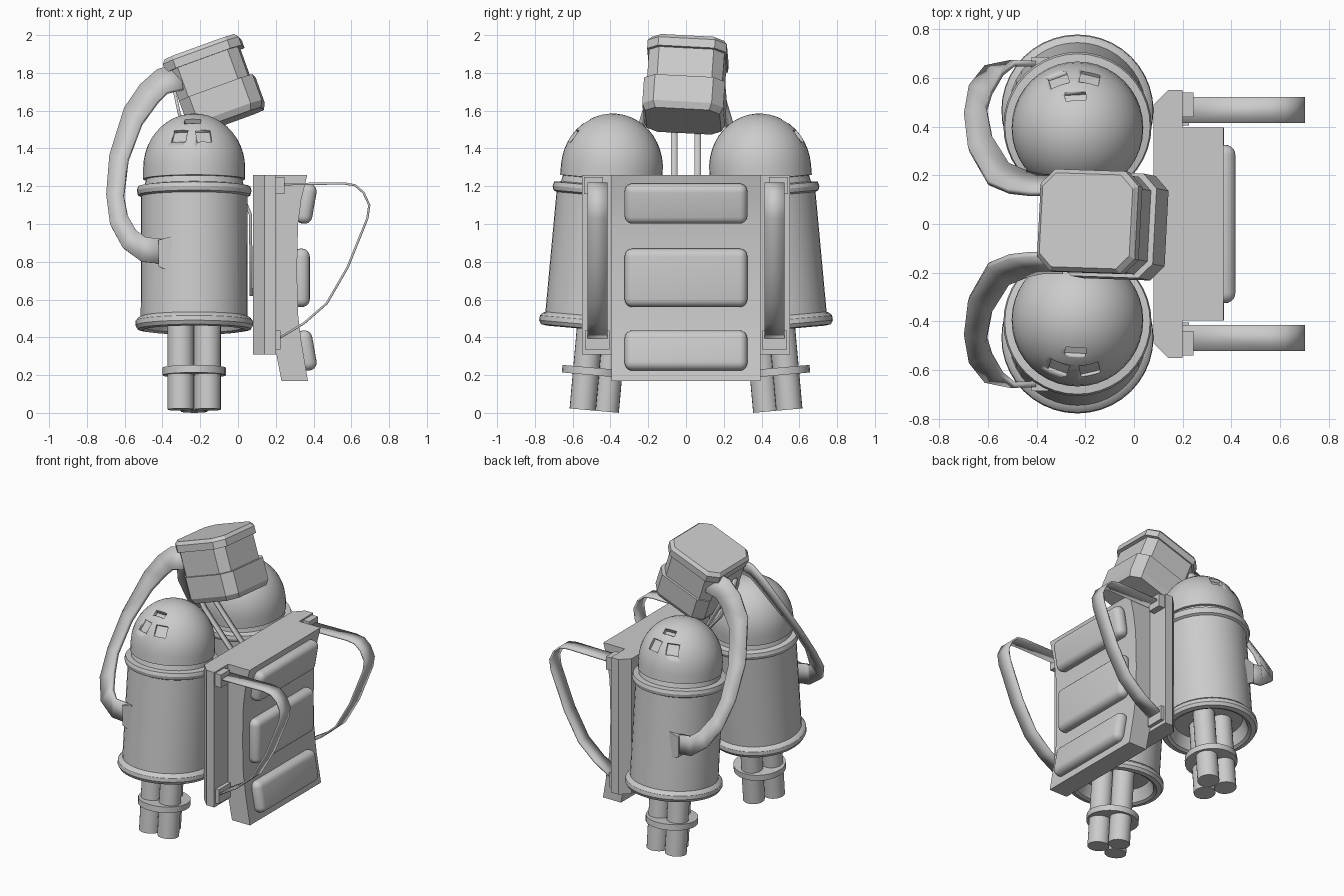
import bpy, bmesh, math
from mathutils import Matrix, Vector

old = bpy.data.objects.get("Cube")
if old:
    bpy.data.objects.remove(old)

grey = bpy.data.materials.new("light_grey")
grey.use_nodes = True
grey.diffuse_color = (0.6, 0.6, 0.6, 1)
grey.node_tree.nodes["Principled BSDF"].inputs["Base Color"].default_value = (0.6, 0.6, 0.6, 1)


def finish(name, bm, matrix=None, mirror=False, angle=30):
    """Turn a bmesh into a shaded object, optionally mirrored across y."""
    if matrix:
        bm.transform(matrix)
    bmesh.ops.recalc_face_normals(bm, faces=bm.faces)
    mesh = bpy.data.meshes.new(name)
    bm.to_mesh(mesh)
    bm.free()
    mesh.materials.append(grey)
    obj = bpy.data.objects.new(name, mesh)
    bpy.context.collection.objects.link(obj)
    bpy.ops.object.select_all(action='DESELECT')
    obj.select_set(True)
    bpy.context.view_layer.objects.active = obj
    bpy.ops.object.shade_smooth_by_angle(angle=math.radians(angle))
    if mirror:
        mod = obj.modifiers.new("mirror", 'MIRROR')
        mod.use_axis = (False, True, False)
        mod.use_mirror_merge = False
    return obj


def lathe(bm, profile, steps=40):
    verts = [bm.verts.new((r, 0, z)) for r, z in profile]
    edges = [bm.edges.new(pair) for pair in zip(verts, verts[1:])]
    bmesh.ops.spin(bm, geom=verts + edges, axis=(0, 0, 1), cent=(0, 0, 0),
                   angle=math.tau, steps=steps)
    bmesh.ops.remove_doubles(bm, verts=bm.verts, dist=0.0005)


def cylinder(bm, x, y, bottom, top, radius):
    bmesh.ops.create_cone(bm, cap_ends=True, segments=24, radius1=radius, radius2=radius,
                          depth=top - bottom,
                          matrix=Matrix.Translation((x, y, (bottom + top) / 2)))


def box(bm, centre, size, rotation=None):
    turn = rotation or Matrix()
    bmesh.ops.create_cube(bm, size=1, matrix=Matrix.Translation(centre) @ turn
                          @ Matrix.Diagonal((*size, 1)))


def prism(bm, outline, low, high):
    """Loft between two same-length rings, given as an outline and two mappings."""
    rings = [[bm.verts.new(place(*p)) for p in outline] for place in (low, high)]
    bm.faces.new(rings[0])
    bm.faces.new(rings[1])
    n = len(outline)
    for i in range(n):
        bm.faces.new((rings[0][i], rings[0][(i + 1) % n], rings[1][(i + 1) % n], rings[1][i]))


def ribbon(name, path, thickness, angle):
    """Flat band through (centre, half-width vector) pairs."""
    bm = bmesh.new()
    rows = []
    for centre, half in path:
        c, h = Vector(centre), Vector(half)
        rows.append((bm.verts.new(c - h), bm.verts.new(c + h)))
    for a, b in zip(rows, rows[1:]):
        bm.faces.new((a[0], a[1], b[1], b[0]))
    obj = finish(name, bm, mirror=True, angle=angle)
    solid = obj.modifiers.new("thickness", 'SOLIDIFY')
    solid.thickness = thickness
    solid.offset = 0
    return obj


# Tanks lean inwards towards the top
lean = Matrix.Translation((-0.232, 0.508, 0)) @ Matrix.Rotation(math.radians(5.1), 4, 'X')

profile = [(0, 0.53), (0.22, 0.53), (0.25, 0.45), (0.27, 0.44), (0.3, 0.445), (0.312, 0.465),
           (0.31, 0.49), (0.298, 0.505), (0.283, 0.512), (0.281, 1.15), (0.298, 1.158),
           (0.304, 1.18), (0.298, 1.202), (0.262, 1.208), (0.255, 1.24), (0.27, 1.242)]
for i in range(12):
    t = math.radians(90 * i / 11)
    profile.append((0.27 * math.cos(t), 1.3 + 0.29 * math.sin(t)))

bm = bmesh.new()
lathe(bm, profile)
tank = finish("tank", bm, lean)

# Recessed dome windows, two below and one above
bm = bmesh.new()
for azimuth, elevation, width, height in ((-20, 34, 0.08, 0.075), (13, 34, 0.08, 0.075),
                                          (-3, 57, 0.085, 0.04)):
    aim = Matrix.Rotation(math.radians(-azimuth), 4, 'Z') @ Matrix.Rotation(math.radians(elevation), 4, 'X')
    centre = Vector((0, 0, 1.3)) + aim @ Vector((0, 0.28, 0))
    box(bm, centre, (width, 0.05, height), aim)
cutter = finish("window_cutter", bm, lean)
cutter.hide_render = True
cut = tank.modifiers.new("windows", 'BOOLEAN')
cut.operation = 'DIFFERENCE'
cut.solver = 'EXACT'
cut.object = cutter
bpy.context.view_layer.objects.active = tank
bpy.ops.object.modifier_apply(modifier=cut.name)
bpy.data.objects.remove(cutter)
mirror = tank.modifiers.new("mirror", 'MIRROR')
mirror.use_axis = (False, True, False)
mirror.use_mirror_merge = False

# Three exhaust pipes per tank, held by a collar
bm = bmesh.new()
for x, y in ((-0.071, 0.04), (0.071, 0.04), (0, -0.082)):
    cylinder(bm, x, y, 0.014, 0.54, 0.07)
finish("exhaust_pipes", bm, lean, mirror=True)
bm = bmesh.new()
cylinder(bm, 0, 0, 0.2, 0.24, 0.168)
finish("pipe_collar", bm, lean, mirror=True)

# Backplate with chamfered outer corners
bm = bmesh.new()
plate = [(0.08, -0.49), (0.14, -0.55), (0.2, -0.55), (0.2, 0.55), (0.14, 0.55), (0.08, 0.49)]
prism(bm, plate, lambda x, y: (x, y, 0.31), lambda x, y: (x, y, 1.26))
finish("backplate", bm)

# Curved back pad
bm = bmesh.new()
side = [(0.19, 1.26), (0.367, 1.26), (0.335, 1.13), (0.318, 1.0), (0.312, 0.75), (0.318, 0.52),
        (0.335, 0.38), (0.37, 0.17), (0.23, 0.17), (0.19, 0.38)]
prism(bm, side, lambda x, z: (x, -0.395, z), lambda x, z: (x, 0.395, z))
finish("back_pad", bm)

# Cushions
for name, x, z, height, tilt in (("upper_cushion", 0.36, 1.108, 0.215, 10),
                                 ("middle_cushion", 0.335, 0.715, 0.31, 0),
                                 ("lower_cushion", 0.36, 0.33, 0.215, -10)):
    bm = bmesh.new()
    box(bm, (x, 0, z), (0.09, 0.65, height), Matrix.Rotation(math.radians(tilt), 4, 'Y'))
    bmesh.ops.bevel(bm, geom=bm.edges[:], offset=0.042, segments=5, profile=0.5, affect='EDGES')
    finish(name, bm, angle=40)

# Strap brackets at top and bottom of the plate wings
bm = bmesh.new()
box(bm, (0.205, 0.49, 1.205), (0.08, 0.1, 0.09))
box(bm, (0.2, 0.47, 0.385), (0.05, 0.13, 0.1))
finish("strap_brackets", bm, mirror=True)

# Shoulder straps
strap = [(0.2, 1.21), (0.56, 1.215), (0.62, 1.205), (0.665, 1.165), (0.695, 1.1), (0.685, 1.03),
         (0.58, 0.77), (0.47, 0.58), (0.35, 0.475), (0.2, 0.385)]
ribbon("shoulder_straps", [((x, 0.468, z), (0, 0.053, 0)) for x, z in strap], 0.012, 30)

# Flat feed bands sweeping from the tanks up to the head
feed = [((-0.36, 0.655, 0.85), (0, 0, 0.065)), ((-0.5, 0.66, 0.865), (0.01, 0, 0.065)),
        ((-0.575, 0.63, 0.92), (0.035, -0.01, 0.045)), ((-0.63, 0.55, 1.02), (0.045, -0.01, 0.025)),
        ((-0.65, 0.46, 1.15), (0.045, 0.015, 0)), ((-0.63, 0.33, 1.35), (0.048, 0.025, -0.01)),
        ((-0.555, 0.205, 1.57), (0.045, 0.035, -0.04)), ((-0.47, 0.17, 1.69), (0.045, 0.035, -0.045)),
        ((-0.4, 0.16, 1.755), (0.025, 0.035, -0.06)), ((-0.3, 0.16, 1.78), (0.01, 0.035, -0.065))]
ribbon("feed_bands", feed, 0.025, 20)

# Flared sockets where the bands meet the tanks
bm = bmesh.new()
socket = [(-0.42, 0.775), (-0.35, 0.745), (-0.35, 0.935), (-0.42, 0.915)]
prism(bm, socket, lambda x, z: (x, 0.6, z), lambda x, z: (x, 0.685, z))
finish("band_sockets", bm, mirror=True)

# Slim rails carrying the head
rail = [(-0.34, 1.72), (-0.31, 1.58), (-0.22, 1.42), (-0.08, 1.26), (0.03, 1.14), (0.066, 1.05),
        (0.07, 0.62)]
ribbon("head_rails", [((x, 0.062, z), (0, 0.018, 0)) for x, z in rail], 0.016, 30)
bm = bmesh.new()
box(bm, (0.073, 0, 0.64), (0.02, 0.16, 0.04))
finish("rail_foot", bm)

# Tilted head made of three chamfered blocks
pose = (Matrix.Translation((-0.13, 0, 1.75)) @ Matrix.Rotation(math.radians(-3), 4, 'Z')
        @ Matrix.Rotation(math.radians(-3), 4, 'X') @ Matrix.Rotation(math.radians(-20), 4, 'Y'))


def head_block(name, left, right, half, bottom, top, chamfer, foot=1.0, crown=1.0):
    outline = []
    for x, y, sx, sy in ((left, -half, 1, 1), (right, -half, -1, 1),
                         (right, half, -1, -1), (left, half, 1, -1)):
        a, b = (x, y + sy * chamfer), (x + sx * chamfer, y)
        outline += [a, b] if sx * sy > 0 else [b, a]
    bm = bmesh.new()
    prism(bm, outline, lambda x, y: (x * foot, y * foot, bottom),
          lambda x, y: (x * crown, y * crown, top))
    finish(name, bm, pose)


head_block("head_cap", -0.215, 0.212, 0.21, 0.125, 0.172, 0.06)
head_block("head_cap_top", -0.215, 0.212, 0.21, 0.172, 0.194, 0.06, crown=0.92)
head_block("head_body", -0.2, 0.19, 0.2, -0.05, 0.125, 0.055)
head_block("head_base", -0.2, 0.214, 0.215, -0.185, -0.04, 0.06)
head_block("head_underside", -0.2, 0.214, 0.215, -0.22, -0.185, 0.06, foot=0.92)
